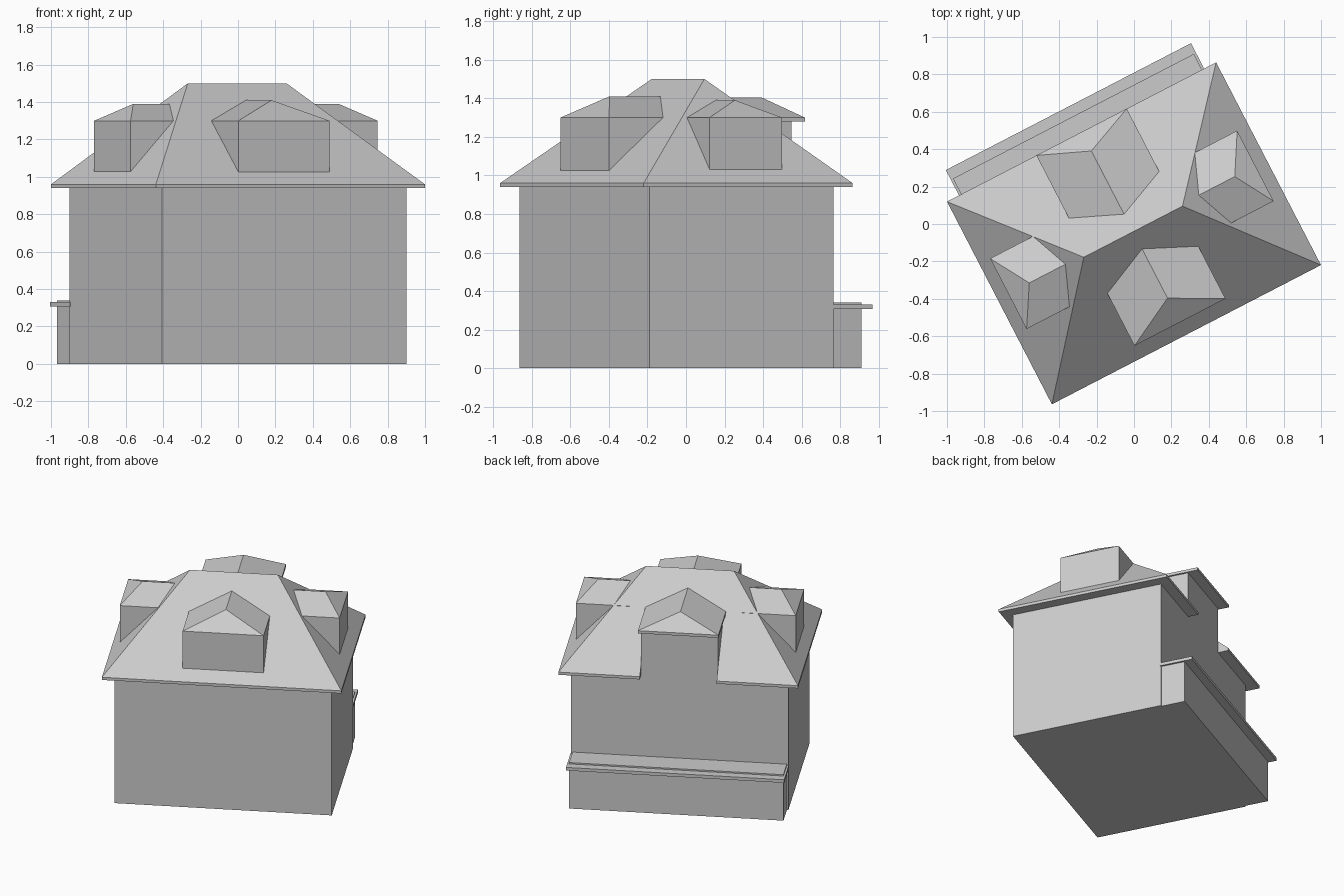
import bpy, bmesh, math
from mathutils import Matrix

cube = bpy.data.objects.get("Cube")
if cube:
    bpy.data.objects.remove(cube, do_unlink=True)

GREY = (0.6, 0.6, 0.6, 1.0)
mat = bpy.data.materials.new("plain_grey")
mat.use_nodes = True
mat.diffuse_color = GREY
mat.node_tree.nodes["Principled BSDF"].inputs["Base Color"].default_value = GREY

# the whole house is turned on its plot
PLOT = Matrix.Translation((0, -0.05, 0)) @ Matrix.Rotation(math.radians(27.36), 4, "Z")


def make(name, verts, faces, turn=0):
    mesh = bpy.data.meshes.new(name)
    mesh.from_pydata(verts, [], faces)
    bm = bmesh.new()
    bm.from_mesh(mesh)
    bmesh.ops.recalc_face_normals(bm, faces=bm.faces)
    bm.to_mesh(mesh)
    bm.free()
    mesh.materials.append(mat)
    obj = bpy.data.objects.new(name, mesh)
    bpy.context.collection.objects.link(obj)
    obj.matrix_world = PLOT @ Matrix.Rotation(math.radians(turn), 4, "Z")
    return obj


def rect(x, y, z):
    return [(x[0], y[0], z), (x[1], y[0], z), (x[1], y[1], z), (x[0], y[1], z)]


SIDES = [(i, (i + 1) % 4, (i + 1) % 4 + 4, i + 4) for i in range(4)]


def box(name, x, y, z, turn=0):
    return make(name, rect(x, y, z[0]) + rect(x, y, z[1]),
                [(3, 2, 1, 0), (4, 5, 6, 7)] + SIDES, turn)


def hip_roof(name, x, y, z, ridge_x, ridge_y, ridge_z, turn=0):
    """Roof with a thin vertical eave and a ridge along x."""
    verts = rect(x, y, z[0]) + rect(x, y, z[1])
    verts += [(rx, ridge_y, ridge_z) for rx in ridge_x]
    faces = [(3, 2, 1, 0), (4, 5, 9, 8), (5, 6, 9), (6, 7, 8, 9), (7, 4, 8)]
    return make(name, verts, faces + SIDES, turn)


# main body and roof
box("house_walls", (-0.735, 0.735), (-0.537, 0.537), (0, 0.945))
roof = hip_roof("main_roof", (-0.81, 0.81), (-0.61, 0.61), (0.94, 0.96),
                (-0.297, 0.297), 0.01, 1.5)

# notch in the back eave where the wall rises into the dormer
cutter = box("eave_notch_cutter", (-0.26, 0.26), (0.53, 0.8), (0.8, 1.25))
cutter.hide_render = True
cut = roof.modifiers.new("notch", "BOOLEAN")
cut.operation = "DIFFERENCE"
cut.solver = "EXACT"
cut.object = cutter
bpy.context.view_layer.objects.active = roof
bpy.ops.object.modifier_apply(modifier="notch")
bpy.data.objects.remove(cutter, do_unlink=True)


# dormers: name, turn, back, wall front, eave front, peak, wall half, eave half, offset, ridge z, base z
DORMERS = [
    ("front", -90, 0.08, 0.535, 0.535, 0.39, 0.274, 0.274, 0, 1.41, 0.97),
    ("back", 90, 0.10, 0.537, 0.61, 0.496, 0.26, 0.272, 0, 1.405, 0.945),
    ("left", 0, 0.38, 0.742, 0.742, 0.618, 0.212, 0.212, 0.022, 1.39, 0.97),
    ("right", 180, 0.38, 0.745, 0.745, 0.619, 0.212, 0.212, -0.022, 1.39, 0.97),
]
for name, turn, back, wall, eave, peak, wall_w, eave_w, off, top, base in DORMERS:
    box(name + "_dormer_walls", (back, wall), (off - wall_w, off + wall_w),
        (base, 1.28), turn)
    hip_roof(name + "_dormer_roof", (back, eave), (off - eave_w, off + eave_w),
             (1.28, 1.3), (back, peak), off, top, turn)

# low extension along the back, with a ledge around its top
box("back_extension", (-0.725, 0.725), (0.53, 0.705), (0, 0.34))
box("extension_ledge", (-0.738, 0.738), (0.53, 0.763), (0.307, 0.33))
